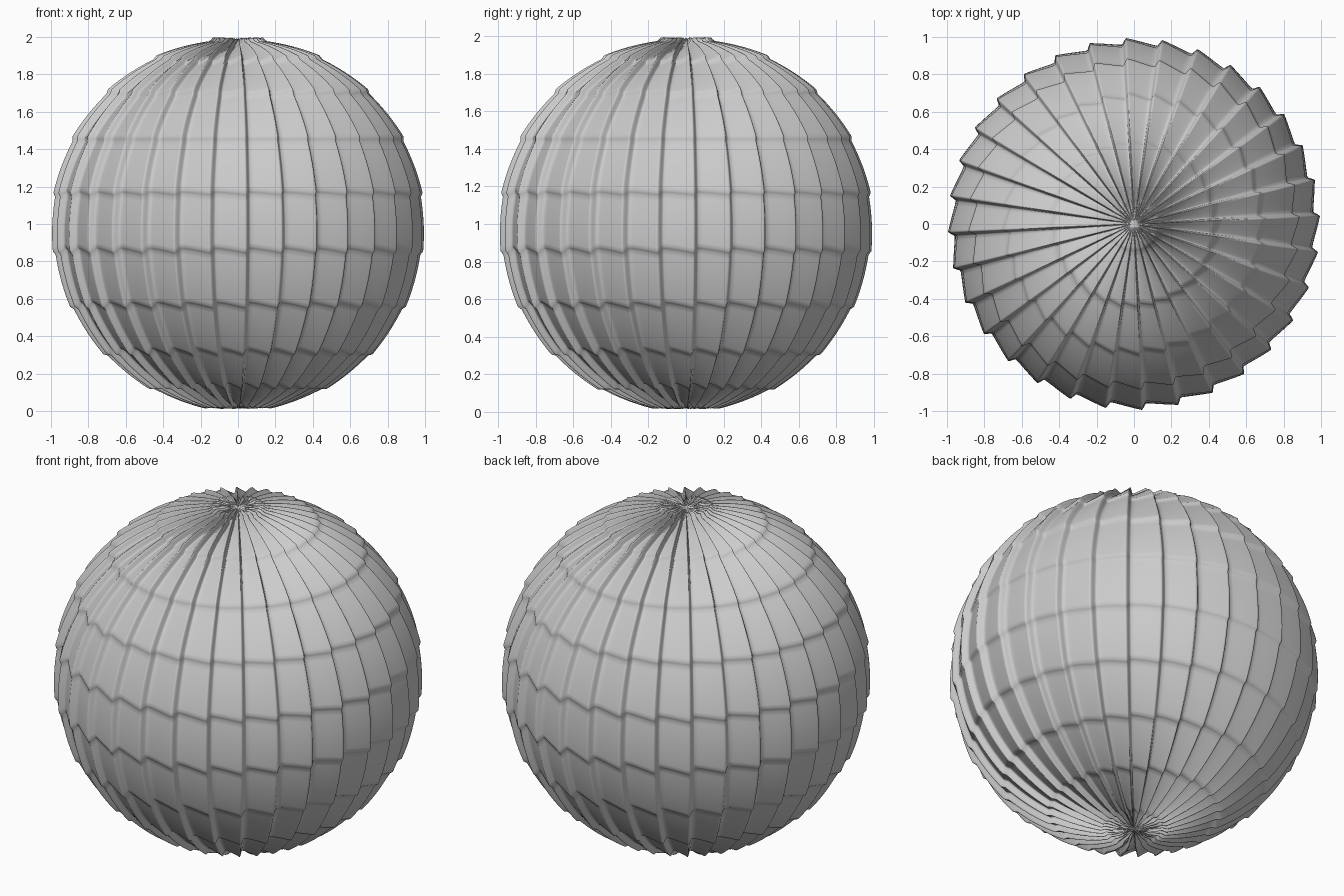
import bpy, bmesh, math, random

if "Cube" in bpy.data.objects:
    bpy.data.objects.remove(bpy.data.objects["Cube"])

random.seed(4)
PANELS, ROW = 32, 18.0            # lengthwise panels, degrees of latitude per row
U_TIP, V_TIP = 0.86, 0.93         # where each panel / row peaks before it drops
U = [0, 0.12, 0.26, 0.4, 0.54, 0.66, 0.76, 0.82, 0.86, 0.89, 0.93, 0.97]
V = [0, 0.08, 0.2, 0.35, 0.5, 0.65, 0.78, 0.87, 0.93, 0.965]


def saw(t, tip, power):
    """Slow rise to the tip, then a quick drop."""
    if t <= tip:
        return (t / tip) ** power
    k = (t - tip) / (1 - tip)
    return 1 - k * k * (3 - 2 * k)


# Latitude samples, pole to pole, following the overlapping rows
rings = []
for row in range(-5, 6):
    for v in V:
        lat = ROW / 2 - (row + v) * ROW
        if abs(lat) < 88.5:
            rings.append((lat, v))

bm = bmesh.new()
grid = []
for lat, v in rings:
    fade = min(1.0, (90 - abs(lat)) / 7)
    ring = []
    for p in range(PANELS):
        for u in U:
            ridge = saw(u, U_TIP, 1.3)
            slant = 1.4 * (ridge - 0.5) * max(0, 1 - abs(lat) / 80)
            la = math.radians(lat - slant)
            az = math.radians(3.95 + (p + u) * 360 / PANELS)
            r = 0.953 + 0.035 * (ridge * fade + 0.6 * (1 - fade)) + 0.012 * saw(v, V_TIP, 1.5)
            # crumpled skin around the poles
            if abs(lat) > 82:
                r += random.uniform(-0.006, 0.006)
            ring.append(bm.verts.new((r * math.cos(la) * math.cos(az),
                                      r * math.cos(la) * math.sin(az),
                                      1 + r * math.sin(la))))
    grid.append(ring)

# Skin between rings and closed poles
n = PANELS * len(U)
for a, b in zip(grid, grid[1:]):
    for i in range(n):
        j = (i + 1) % n
        bm.faces.new((a[i], b[i], b[j], a[j]))
top = bm.verts.new((0, 0, 1.98))
bottom = bm.verts.new((0, 0, 0.02))
for i in range(n):
    j = (i + 1) % n
    bm.faces.new((top, grid[0][i], grid[0][j]))
    bm.faces.new((bottom, grid[-1][j], grid[-1][i]))
for f in bm.faces:
    f.smooth = True

mesh = bpy.data.meshes.new("panelled_ball")
bm.to_mesh(mesh)
bm.free()
ball = bpy.data.objects.new("panelled_ball", mesh)
bpy.context.collection.objects.link(ball)
